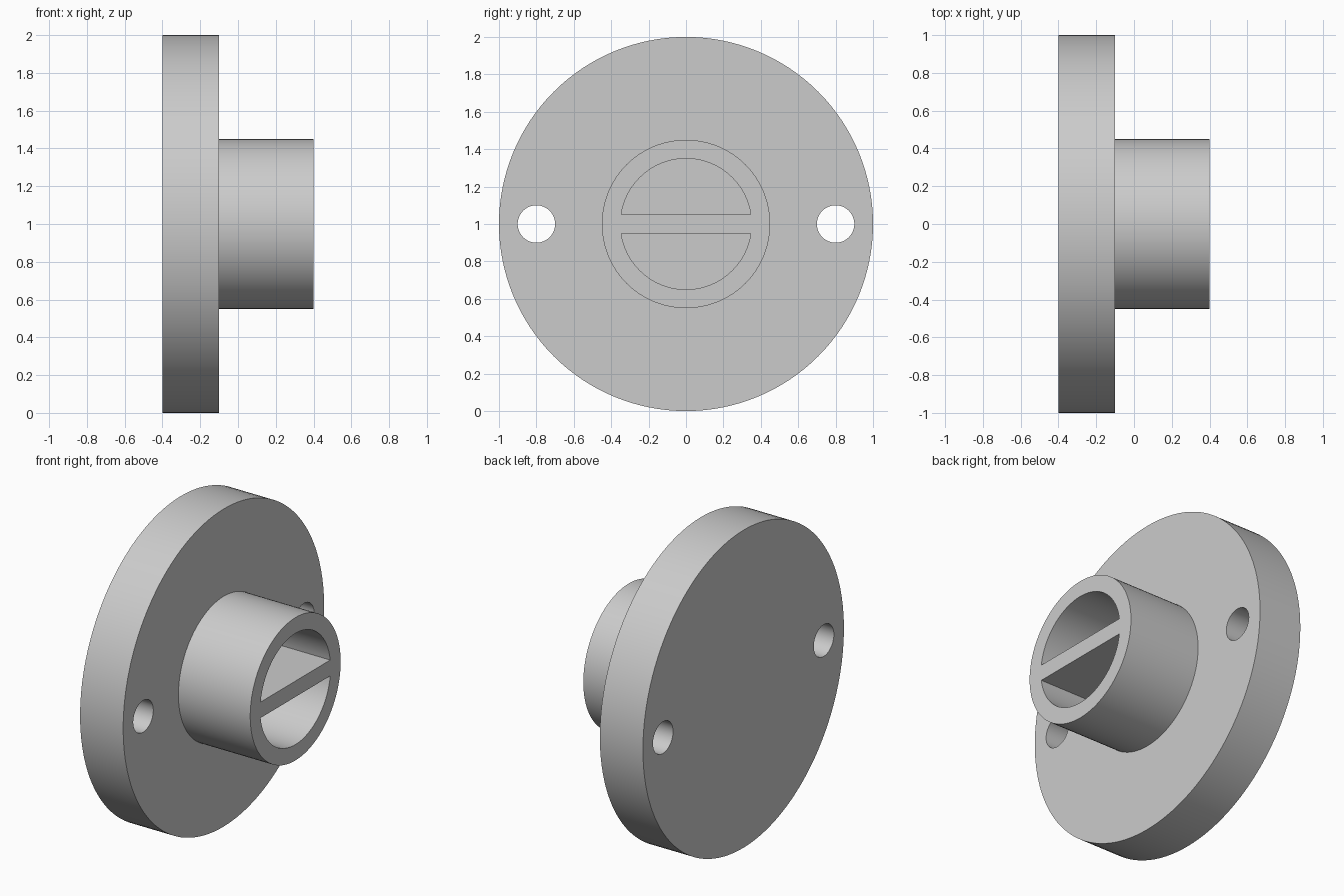
import bpy
import bmesh
from math import pi, asin, cos, sin
from mathutils import Matrix

cube = bpy.data.objects.get("Cube")
if cube:
    bpy.data.objects.remove(cube)

grey = bpy.data.materials.new("light grey")
grey.use_nodes = True
colour = (0.6, 0.6, 0.6, 1)
grey.diffuse_color = colour
grey.node_tree.nodes["Principled BSDF"].inputs["Base Color"].default_value = colour

AXIS_Z = 1.0
BACK, FACE, TIP = -0.4, -0.1, 0.4
BORE, WEB = 0.35, 0.05


def prism(name, outline, x0, x1):
    """Extrude a closed (y, z) outline along x."""
    bm = bmesh.new()
    base = bm.faces.new([bm.verts.new((x0, y, z + AXIS_Z)) for y, z in outline])
    grown = bmesh.ops.extrude_face_region(bm, geom=[base])["geom"]
    verts = [v for v in grown if isinstance(v, bmesh.types.BMVert)]
    bmesh.ops.translate(bm, vec=(x1 - x0, 0, 0), verts=verts)
    bmesh.ops.recalc_face_normals(bm, faces=bm.faces)
    mesh = bpy.data.meshes.new(name)
    bm.to_mesh(mesh)
    bm.free()
    mesh.materials.append(grey)
    obj = bpy.data.objects.new(name, mesh)
    bpy.context.collection.objects.link(obj)
    return obj


def arc(radius, start, end, count, y=0):
    step = (end - start) / count
    return [(y + radius * cos(start + i * step), radius * sin(start + i * step))
            for i in range(count + 1)]


def circle(radius, count, y=0):
    return arc(radius, 0, 2 * pi, count, y)[:-1]


def combine(body, tool, operation):
    """Apply a boolean and remove the tool object."""
    mod = body.modifiers.new(tool.name, "BOOLEAN")
    mod.operation = operation
    mod.solver = "EXACT"
    mod.object = tool
    bpy.context.view_layer.objects.active = body
    bpy.ops.object.modifier_apply(modifier=mod.name)
    bpy.data.objects.remove(tool)


# Flange disc with the hub joined to it
body = prism("flange_with_hub", circle(1.0, 128), BACK, FACE)
combine(body, prism("hub", circle(0.45, 96), FACE - 0.1, TIP), "UNION")

# Two bolt holes, and two half-round pockets that leave a web across the bore
corner = asin(WEB / BORE)
for side in (-1, 1):
    hole = prism("bolt_hole", circle(0.1, 48, side * 0.8), BACK - 0.1, FACE + 0.1)
    combine(body, hole, "DIFFERENCE")
    half = [(y, side * z) for y, z in arc(BORE, corner, pi - corner, 48)]
    combine(body, prism("pocket", half, FACE, TIP + 0.1), "DIFFERENCE")

# Smooth round walls with crisp rims
bpy.ops.object.select_all(action="DESELECT")
body.select_set(True)
bpy.context.view_layer.objects.active = body
bpy.ops.object.shade_smooth_by_angle(angle=pi / 6)
